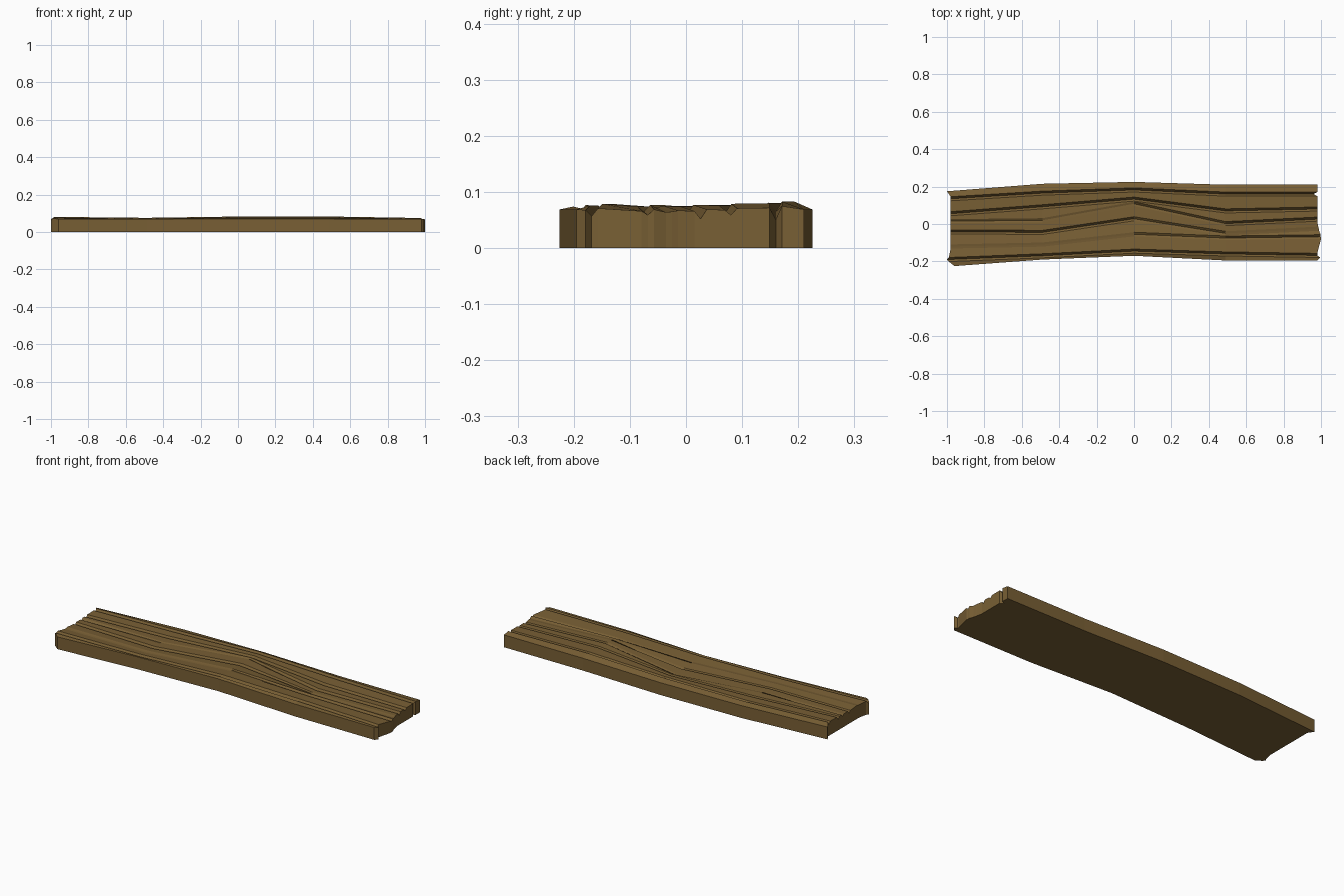
import bpy, bmesh

if "Cube" in bpy.data.objects:
    bpy.data.objects.remove(bpy.data.objects["Cube"])

# Five stations along the plank
XS = [-0.98, -0.49, 0.0, 0.49, 0.98]
RIDGE = [0.075, 0.070, 0.077, 0.077, 0.069]
FRONT = [-0.225, -0.19, -0.17, -0.195, -0.195]
BACK = [0.175, 0.215, 0.225, 0.21, 0.21]

# Grain grooves: centre y per station, depth per station, ridge lift beside it
GROOVES = [
    ([-0.190, -0.170, -0.145, -0.160, -0.168], [.014, .012, .012, .012, .012], 0.002),
    ([-0.120, -0.110, -0.055, -0.075, -0.068], [0, 0, 0, .010, .008], 0.0),
    ([-0.042, -0.045, 0.028, -0.050, -0.025], [.014, .010, .014, 0, 0], -0.002),
    ([0.015, 0.020, 0.108, 0.002, 0.026], [.010, 0, .003, .013, .015], 0.0),
    ([0.055, 0.092, 0.133, 0.070, 0.080], [.016, .012, .014, .014, .010], 0.002),
    ([0.135, 0.165, 0.182, 0.160, 0.160], [.016, .014, .014, .016, .022], 0.006),
]
HALF = 0.011

# Lengthwise tracks of (y list, z list)
tracks = [(FRONT, [0.069] * 5)]
for ys, depth, lift in GROOVES:
    crest = [r + lift for r in RIDGE]
    tracks.append(([y - HALF for y in ys], [c - 0.003 for c in crest]))
    tracks.append((ys, [c - 0.002 - d for c, d in zip(crest, depth)]))
    tracks.append(([y + HALF for y in ys], crest))
tracks.append((BACK, [0.069] * 5))

# Ragged ends: x shift of each track at either end
LEFT = [.02, -.01, -.02, -.01] + [0] * 15 + [-.02]
RIGHT = [0, .015, 0, 0, .02, .018, .018, .01, .008, .005] + [0] * 7 + [-.02, 0, 0]

bm = bmesh.new()
top, bottom = [], []
for t, (ys, zs) in enumerate(tracks):
    xs = XS[:]
    xs[0] += LEFT[t]
    xs[4] += RIGHT[t]
    top.append([bm.verts.new(p) for p in zip(xs, ys, zs)])
    bottom.append([bm.verts.new((x, y, 0)) for x, y in zip(xs, ys)])

# Grained top and flat underside
for t in range(len(tracks) - 1):
    for s in range(4):
        bm.faces.new((top[t][s], top[t][s + 1], top[t + 1][s + 1], top[t + 1][s]))
        bm.faces.new((bottom[t][s], bottom[t + 1][s], bottom[t + 1][s + 1], bottom[t][s + 1]))
    # End walls
    for s in (0, 4):
        bm.faces.new((top[t][s], top[t + 1][s], bottom[t + 1][s], bottom[t][s]))
# Long side walls
for t in (0, -1):
    for s in range(4):
        bm.faces.new((top[t][s], bottom[t][s], bottom[t][s + 1], top[t][s + 1]))
bmesh.ops.recalc_face_normals(bm, faces=bm.faces)

mesh = bpy.data.meshes.new("wooden_plank")
bm.to_mesh(mesh)
bm.free()
plank = bpy.data.objects.new("wooden_plank", mesh)
bpy.context.collection.objects.link(plank)

wood = bpy.data.materials.new("brown_wood")
wood.diffuse_color = (0.19, 0.115, 0.035, 1)
wood.use_nodes = True
wood.node_tree.nodes["Principled BSDF"].inputs["Base Color"].default_value = wood.diffuse_color
mesh.materials.append(wood)
